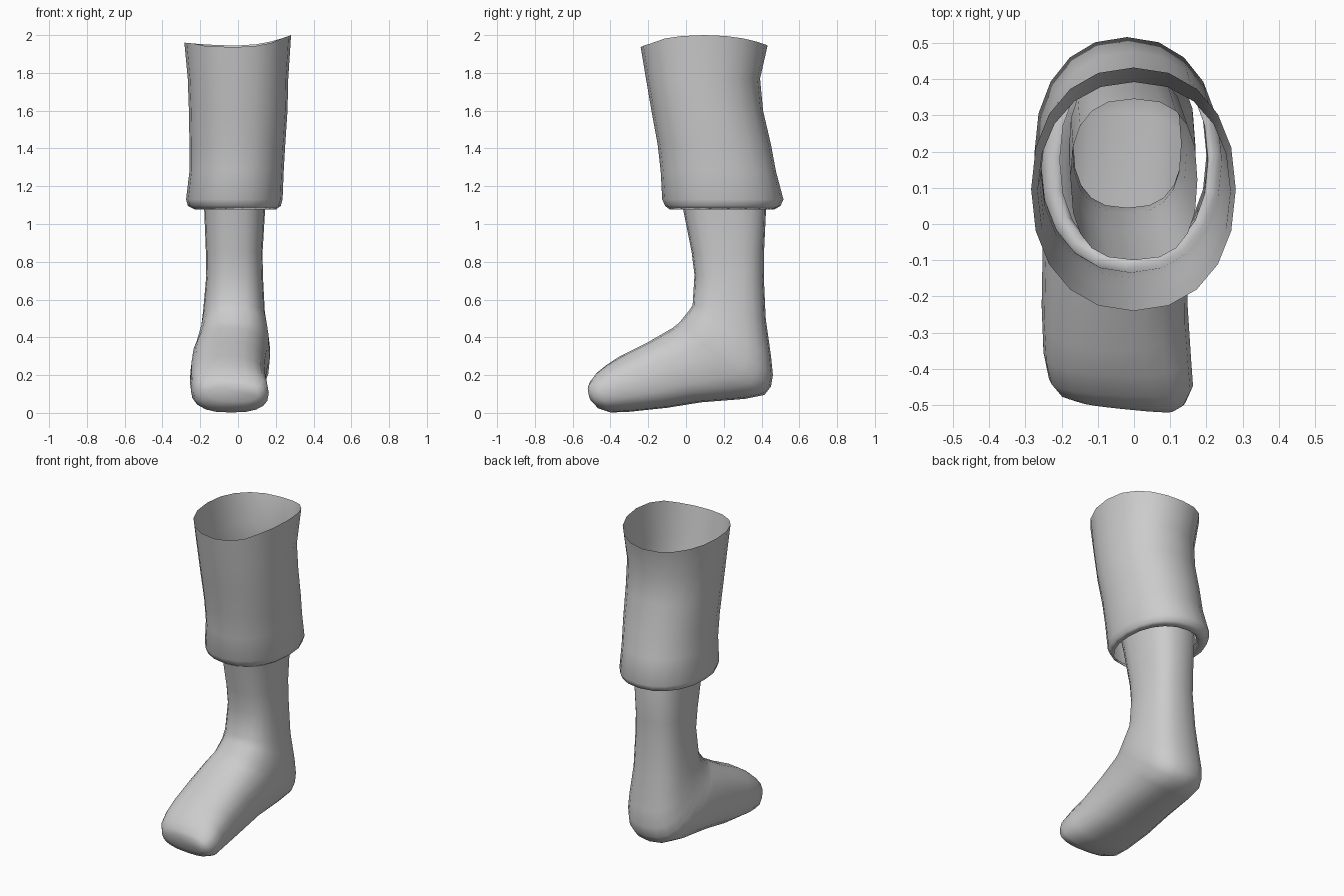
import bpy, bmesh, math

SIDES = 20


def ring(ay, az, by, bz, x0, x1, power):
    """Rounded cross-section spanning front point A to back point B in the y-z plane."""
    pts = []
    for i in range(SIDES):
        a = 2 * math.pi * i / SIDES
        c, s = math.cos(a), math.sin(a)
        u = math.copysign(abs(c) ** (2 / power), c)
        v = math.copysign(abs(s) ** (2 / power), s)
        t = (v + 1) / 2
        pts.append([(x0 + x1) / 2 + u * (x1 - x0) / 2,
                    ay + (by - ay) * t, az + (bz - az) * t])
    return pts


def loft(name, rings, cap_end=False):
    bm = bmesh.new()
    rows = [[bm.verts.new(p) for p in r] for r in rings]
    for r, q in zip(rows, rows[1:]):
        for i in range(SIDES):
            j = (i + 1) % SIDES
            bm.faces.new((r[j], r[i], q[i], q[j]))
    if cap_end:
        bm.faces.new(rows[-1])
    bmesh.ops.recalc_face_normals(bm, faces=bm.faces[:])
    mesh = bpy.data.meshes.new(name)
    bm.to_mesh(mesh)
    bm.free()
    for p in mesh.polygons:
        p.use_smooth = True
    obj = bpy.data.objects.new(name, mesh)
    bpy.context.collection.objects.link(obj)
    return obj


# Lower leg and foot: one sleeve, open at the top, bending round the ankle to the toe
leg_sections = [
    (-.10, 1.50, .345, 1.50, -.175, .175),
    (-.02, 1.10, .425, 1.10, -.180, .145),
    (.03, .85, .413, .85, -.170, .130),
    (.045, .73, .412, .72, -.168, .132),
    (.035, .57, .422, .50, -.185, .142),
    (.015, .54, .450, .30, -.200, .160),
    (-.01, .51, .460, .20, -.215, .168),
    (-.03, .485, .450, .14, -.225, .170),
    (-.045, .47, .415, .095, -.235, .168),
    (-.07, .45, .310, .074, -.243, .160),
    (-.20, .375, .080, .056, -.252, .150),
    (-.35, .30, -.10, .027, -.255, .148),
    (-.42, .255, -.30, .006, -.250, .157),
    (-.475, .21, -.40, .002, -.235, .163),
    (-.503, .17, -.46, .022, -.205, .142),
    (-.512, .145, -.495, .06, -.150, .110),
]
leg_rings = [ring(*s, 2.6) for s in leg_sections]
# Slant the toe so the inner side reaches further forward
for k, r in enumerate(leg_rings[-4:]):
    for p in r:
        p[1] -= 0.025 * (k + 1) * (p[0] + .02)
loft("leg_and_foot", leg_rings, cap_end=True)

# Wide cuff with a hem turned under at the bottom: z, y front, y back, x left, x right
cuff_sections = [
    (1.945, -.240, .432, -.284, .281),
    (1.77, -.212, .392, -.266, .266),
    (1.60, -.183, .408, -.260, .262),
    (1.42, -.150, .450, -.257, .250),
    (1.28, -.134, .476, -.257, .242),
    (1.13, -.126, .516, -.275, .236),
    (1.095, -.110, .500, -.265, .226),
    (1.076, -.085, .465, -.225, .200),
    (1.10, -.095, .450, -.205, .205),
]
cuff_rings = [ring(f, z, b, z, l, r, 2.2) for z, f, b, l, r in cuff_sections]
# Raise the rim at the sides, most on the right
for p in cuff_rings[0]:
    u = p[0] / .281
    p[2] += (.055 if u > 0 else .015) * u * u
    if abs(u) < .7 and p[1] < .1:
        p[2] -= .008
loft("cuff", cuff_rings)
